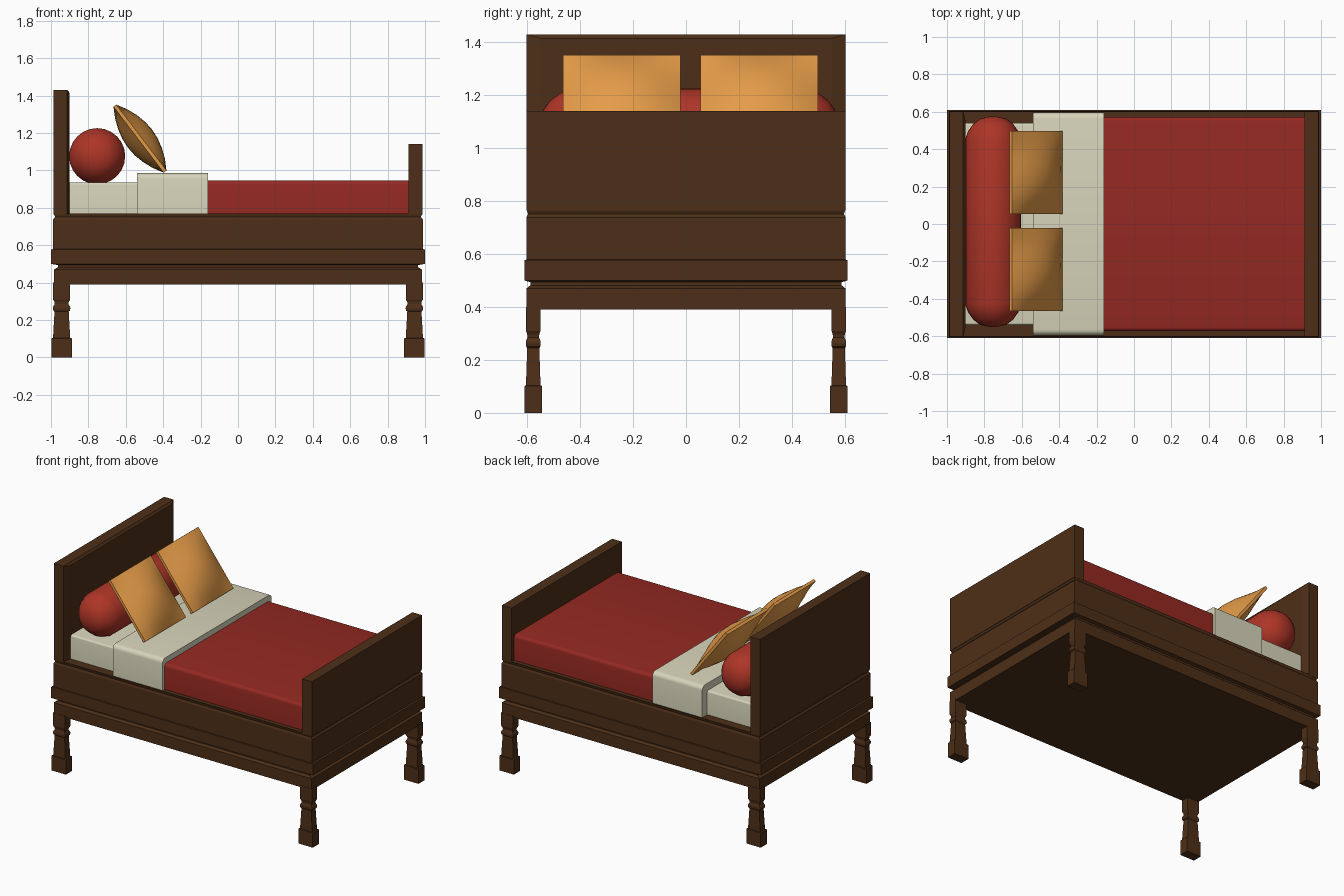
import bpy, bmesh, math
from mathutils import Matrix, Vector

if "Cube" in bpy.data.objects:
    bpy.data.objects.remove(bpy.data.objects["Cube"])


def material(name, rgb):
    m = bpy.data.materials.new(name)
    m.diffuse_color = (*rgb, 1)
    m.use_nodes = True
    m.node_tree.nodes["Principled BSDF"].inputs["Base Color"].default_value = m.diffuse_color
    return m


WOOD = material("dark_wood", (0.075, 0.028, 0.009))
RED = material("red_cloth", (0.30, 0.022, 0.016))
BRIGHT_RED = material("bolster_cloth", (0.42, 0.035, 0.02))
CREAM = material("cream_linen", (0.68, 0.66, 0.49))
GOLD = material("gold_cloth", (0.78, 0.33, 0.065))


def finish(name, bm, mat, smooth=False):
    bmesh.ops.recalc_face_normals(bm, faces=bm.faces)
    mesh = bpy.data.meshes.new(name)
    bm.to_mesh(mesh)
    bm.free()
    mesh.materials.append(mat)
    ob = bpy.data.objects.new(name, mesh)
    bpy.context.collection.objects.link(ob)
    if smooth:
        bpy.ops.object.select_all(action='DESELECT')
        ob.select_set(True)
        bpy.context.view_layer.objects.active = ob
        bpy.ops.object.shade_smooth_by_angle(angle=math.radians(35))
    return ob


def loft(name, rings, mat, smooth=False):
    """Skin a stack of equal-length point rings and cap both ends."""
    bm = bmesh.new()
    vs = [[bm.verts.new(p) for p in ring] for ring in rings]
    for a, b in zip(vs, vs[1:]):
        for i in range(len(a)):
            j = (i + 1) % len(a)
            bm.faces.new((a[i], a[j], b[j], b[i]))
    bm.faces.new(vs[0])
    bm.faces.new(vs[-1])
    return finish(name, bm, mat, smooth)


def rect(cx, cy, hx, hy, z):
    return [(cx + sx * hx, cy + sy * hy, z)
            for sx, sy in ((-1, -1), (1, -1), (1, 1), (-1, 1))]


# Moulded bed frame
FRAME = [(0.39, 0.985, 0.603), (0.47, 0.985, 0.603), (0.482, 0.962, 0.588),
         (0.494, 0.962, 0.588), (0.50, 1.0, 0.61), (0.577, 1.0, 0.61),
         (0.579, 0.988, 0.603), (0.738, 0.988, 0.603), (0.752, 0.978, 0.597),
         (0.77, 0.986, 0.602)]
loft("bed_frame", [rect(0, 0, hx, hy, z) for z, hx, hy in FRAME], WOOD)

# Square turned legs: height, half width (narrower across the bed)
LEG = [(0, 0.055), (0.102, 0.055), (0.104, 0.046), (0.245, 0.038),
       (0.25, 0.044), (0.262, 0.047), (0.272, 0.045), (0.285, 0.037),
       (0.296, 0.038), (0.31, 0.046), (0.40, 0.046)]
for sx, end in ((-1, "head"), (1, "foot")):
    for sy, side in ((-1, "front"), (1, "back")):
        loft(f"{side}_{end}_leg",
             [rect(sx * 0.943, sy * 0.577, w, w * 0.6, z) for z, w in LEG], WOOD)


# Headboard and footboard, inner face chamfered
def board(name, stations):
    loft(name, [[(x, -h, 0.765), (x, h, 0.765), (x, h, top), (x, -h, top)]
                for x, h, top in stations], WOOD)


board("headboard", [(-0.986, 0.602, 1.43), (-0.913, 0.602, 1.43), (-0.90, 0.55, 1.415)])
board("footboard", [(0.986, 0.602, 1.14), (0.912, 0.602, 1.14)])


# Bedding slabs with rounded long edges
def slab(name, x0, x1, w, top, r, mat):
    arc = [(w - r + r * math.cos(a), top - r + r * math.sin(a))
           for a in (i * math.pi / 8 for i in range(5))]
    prof = [(w, 0.765)] + arc + [(-y, z) for y, z in reversed(arc)] + [(-w, 0.765)]
    loft(name, [[(x, y, z) for y, z in prof] for x in (x0, x1)], mat, True)


slab("mattress", -0.902, -0.50, 0.54, 0.935, 0.012, CREAM)
slab("folded_sheet", -0.54, -0.16, 0.595, 0.985, 0.03, CREAM)
slab("blanket", -0.20, 0.914, 0.573, 0.946, 0.022, RED)

# Round bolster with domed ends: distance along, radius
END = [(0.44, 0.15), (0.485, 0.134), (0.525, 0.105), (0.552, 0.068), (0.562, 0.02)]
BOLSTER = [(-y, r) for y, r in reversed(END)] + END
loft("bolster", [[(-0.753 + r * math.cos(a), 0.012 + y, 1.076 + r * math.sin(a))
                  for a in (i * math.tau / 24 for i in range(24))]
                 for y, r in BOLSTER], BRIGHT_RED, True)

# Two square pillows leaning back on the bolster
LEAN = Matrix(((0, -0.606, 0.795), (1, 0, 0), (0, 0.795, 0.606)))
for name, cy in (("front_pillow", -0.243), ("back_pillow", 0.276)):
    bm = bmesh.new()
    bmesh.ops.create_grid(bm, x_segments=8, y_segments=8, size=0.222)
    top = list(bm.verts)
    bmesh.ops.extrude_face_region(bm, geom=list(bm.faces), use_keep_orig=True)
    upper = set(top)
    for v in bm.verts:
        u, w = (max(0, math.cos(c / 0.222 * math.pi / 2)) ** 0.85 for c in v.co.xy)
        h = 0.009 + 0.072 * u * w
        p = Vector((v.co.x, v.co.y, h if v in upper else -h))
        v.co = LEAN @ p + Vector((-0.524, cy, 1.17))
    finish(name, bm, GOLD, True)
